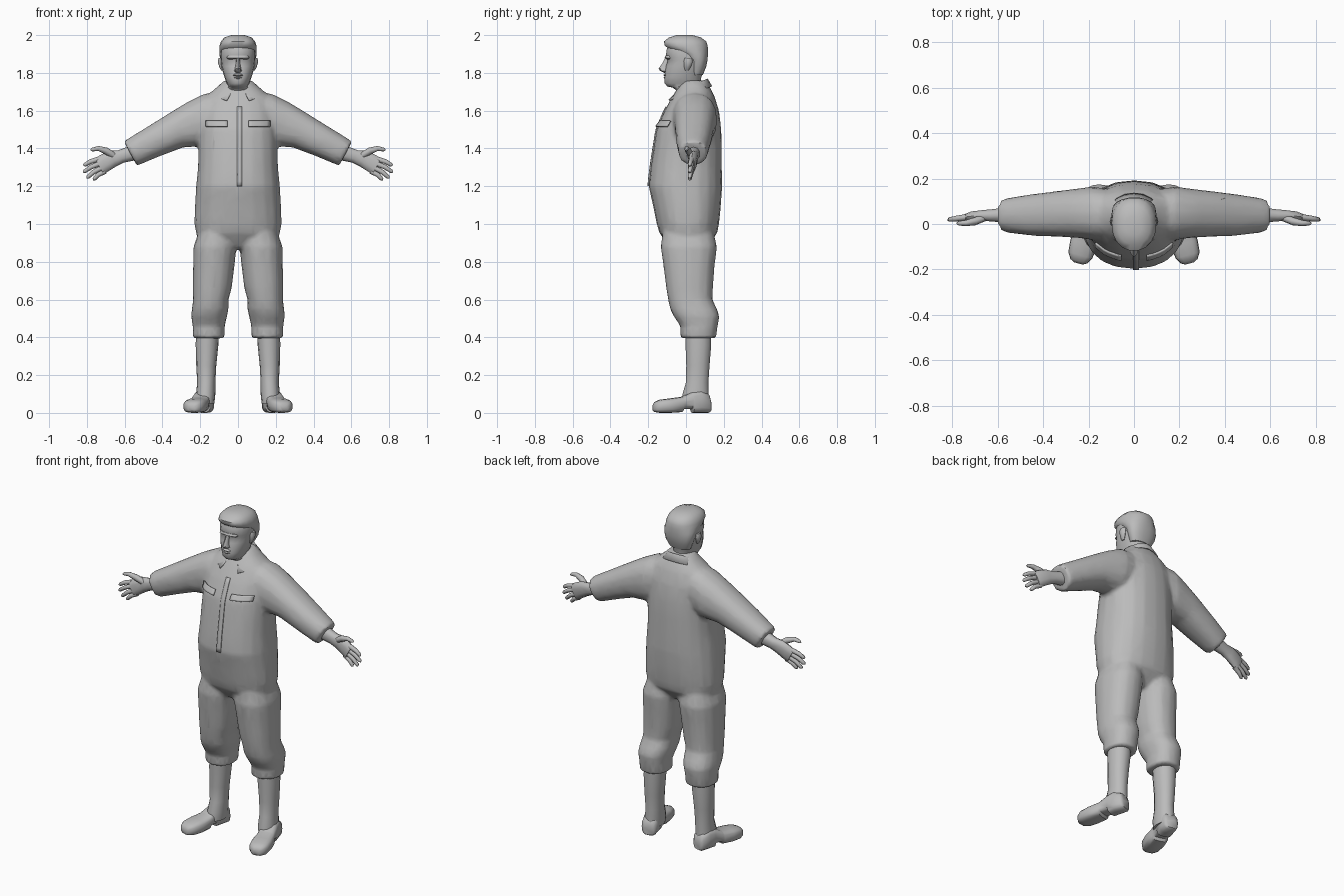
import bpy, bmesh, math
from mathutils import Vector
from mathutils.bvhtree import BVHTree

if "Cube" in bpy.data.objects:
    bpy.data.objects.remove(bpy.data.objects["Cube"])

grey = bpy.data.materials.new("plain grey")
grey.diffuse_color = (0.5, 0.5, 0.5, 1)
grey.use_nodes = True
grey.node_tree.nodes["Principled BSDF"].inputs["Base Color"].default_value = grey.diffuse_color


def finish(name, bm, angle=50):
    bmesh.ops.recalc_face_normals(bm, faces=bm.faces)
    me = bpy.data.meshes.new(name)
    bm.to_mesh(me)
    bm.free()
    me.materials.append(grey)
    ob = bpy.data.objects.new(name, me)
    bpy.context.collection.objects.link(ob)
    smooth(ob, angle)
    return ob


def smooth(ob, angle):
    bpy.ops.object.select_all(action='DESELECT')
    ob.select_set(True)
    bpy.context.view_layer.objects.active = ob
    bpy.ops.object.shade_smooth_by_angle(angle=math.radians(angle))


def slab(ax, az, bx, bz, y0, y1, s=1):
    """Cross-section spanning two points in x/z and a depth range in y."""
    return (Vector((s * (ax + bx) / 2, (y0 + y1) / 2, (az + bz) / 2)),
            Vector((s * (bx - ax) / 2, 0, (bz - az) / 2)),
            Vector((0, (y1 - y0) / 2, 0)))


def flat(x0, x1, z, y0, y1, s=1):
    return slab(x0, z, x1, z, y0, y1, s)


def loft(bm, sections, n=16, p=2.3):
    """Skin a closed tube through rounded cross-sections."""
    rings = []
    for c, u, v in sections:
        ring = []
        for i in range(n):
            t = 2 * math.pi * i / n
            a, b = math.cos(t), math.sin(t)
            a = math.copysign(abs(a) ** (2 / p), a)
            b = math.copysign(abs(b) ** (2 / p), b)
            ring.append(bm.verts.new(c + u * a + v * b))
        rings.append(ring)
    for r, q in zip(rings, rings[1:]):
        for i in range(n):
            j = (i + 1) % n
            bm.faces.new((r[i], r[j], q[j], q[i]))
    bm.faces.new(rings[0])
    bm.faces.new(rings[-1])


def tube(bm, pts, radii, s=1, n=8):
    pts = [Vector((s * x, y, z)) for x, y, z in pts]
    secs = []
    for i, c in enumerate(pts):
        d = pts[min(i + 1, len(pts) - 1)] - pts[max(i - 1, 0)]
        u = Vector((-d.z, 0, d.x)).normalized() * radii[i]
        secs.append((c, u, Vector((0, radii[i], 0))))
    loft(bm, secs, n, 2)


# coverall: torso, legs and sleeves fused into one garment
bm = bmesh.new()
torso = [(.14, .87, -.08, .10), (.222, .95, -.14, .165), (.232, 1.0, -.155, .175),
         (.228, 1.1, -.175, .185), (.222, 1.2, -.198, .192), (.212, 1.3, -.187, .19),
         (.21, 1.4, -.172, .19), (.205, 1.5, -.157, .187), (.195, 1.6, -.115, .175),
         (.165, 1.68, -.07, .15), (.10, 1.735, -.035, .12), (.075, 1.76, -.02, .10)]
loft(bm, [flat(-w, w, z, a, b) for w, z, a, b in torso], 20)
leg = [(.03, .2, .98, -.12, .14), (.008, .236, .88, -.135, .165), (.018, .238, .78, -.12, .152),
       (.033, .24, .66, -.105, .143), (.05, .238, .6, -.095, .14), (.05, .245, .55, -.085, .165),
       (.058, .248, .51, -.065, .178), (.07, .24, .46, -.03, .168), (.07, .24, .395, -.03, .16)]
sleeve = [(.06, 1.70, .08, 1.45, -.08, .15), (.18, 1.69, .19, 1.41, -.07, .165),
          (.27, 1.645, .215, 1.41, -.062, .157), (.36, 1.59, .29, 1.405, -.057, .147),
          (.48, 1.515, .41, 1.36, -.052, .132), (.605, 1.438, .535, 1.308, -.037, .112)]
for s in (-1, 1):
    loft(bm, [flat(*q, s) for q in leg])
    loft(bm, [slab(*q, s) for q in sleeve])
coverall = finish("coverall", bm)
m = coverall.modifiers.new("fuse", 'REMESH')
m.mode, m.voxel_size = 'VOXEL', 0.013
m = coverall.modifiers.new("soften", 'SMOOTH')
m.factor, m.iterations = 0.5, 4
m = coverall.modifiers.new("reduce", 'DECIMATE')
m.ratio = 0.2
dg = bpy.context.evaluated_depsgraph_get()
coverall.data = bpy.data.meshes.new_from_object(coverall.evaluated_get(dg))
coverall.modifiers.clear()
smooth(coverall, 50)
bpy.context.view_layer.update()
tree = BVHTree.FromObject(coverall, bpy.context.evaluated_depsgraph_get())


def patch(name, x0, x1, z0, z1, lift, nx=6, nz=4):
    """Cloth plate draped on the front of the coverall."""
    bm = bmesh.new()
    grid = []
    for j in range(nz + 1):
        row = []
        for i in range(nx + 1):
            x, z = x0 + (x1 - x0) * i / nx, z0 + (z1 - z0) * j / nz
            hit = tree.ray_cast(Vector((x, -1, z)), Vector((0, 1, 0)))[0]
            row.append(bm.verts.new((x, (hit.y if hit else 0) - lift * (1 - .6 * j / nz), z)))
        grid.append(row)
    for a, b in zip(grid, grid[1:]):
        for i in range(nx):
            bm.faces.new((a[i], a[i + 1], b[i + 1], b[i]))
    ob = finish(name, bm)
    m = ob.modifiers.new("cloth", 'SOLIDIFY')
    m.thickness, m.offset = 0.008, 0


# chest pocket flaps and front placket
for s, side in ((-1, "right"), (1, "left")):
    patch(side + "_pocket_flap", s * .055, s * .17, 1.515, 1.545, .014)
patch("placket", -.004, .022, 1.2, 1.62, .004, 2, 16)

# collar: band open at the front, falling to two points
bm = bmesh.new()
rows = []
for i in range(17):
    t = math.radians(-68 + 316 * i / 16)
    c, q = math.cos(t), math.sin(t)
    k = (q + 1) / 2
    tip = max(0, -q) ** 3
    rows.append([bm.verts.new(v) for v in (
        (.068 * c, .03 + .07 * q, 1.665 + .085 * k),
        (.083 * c, .03 + .085 * q, 1.70 + .07 * k),
        ((.122 + .05 * tip) * c, .03 + (.108 + .03 * tip) * q, 1.655 + .075 * k))])
for a, b in zip(rows, rows[1:]):
    for j in (0, 1):
        bm.faces.new((a[j], a[j + 1], b[j + 1], b[j]))
collar = finish("collar", bm, 40)
m = collar.modifiers.new("cloth", 'SOLIDIFY')
m.thickness = 0.008

# head and neck
bm = bmesh.new()
head = [(.07, 1.62, -.05, .085), (.062, 1.70, -.045, .08), (.06, 1.722, -.07, .08),
        (.05, 1.728, -.10, .078), (.06, 1.745, -.115, .078), (.071, 1.775, -.115, .082),
        (.079, 1.80, -.112, .09), (.087, 1.835, -.107, .10), (.091, 1.865, -.098, .105),
        (.092, 1.88, -.108, .108), (.092, 1.92, -.105, .11), (.08, 1.965, -.09, .095)]
loft(bm, [flat(-w, w, z, a, b) for w, z, a, b in head], 18, 2.2)
finish("head", bm)

# nose, brow, lips
bm = bmesh.new()
loft(bm, [flat(-w, w, z, a, -.08) for w, z, a in
          ((.012, 1.80, -.115), (.021, 1.81, -.136), (.016, 1.822, -.146),
           (.011, 1.85, -.126), (.009, 1.88, -.11))], 8, 2)
finish("nose", bm)
bm = bmesh.new()
loft(bm, [flat(-w, w, z, a, -.06) for w, z, a in
          ((.055, 1.872, -.10), (.06, 1.88, -.113), (.055, 1.892, -.108))], 12, 2.4)
finish("brow", bm)
bm = bmesh.new()
loft(bm, [flat(-w, w, z, a, -.08) for w, z, a in
          ((.02, 1.766, -.112), (.026, 1.775, -.12), (.024, 1.781, -.114),
           (.03, 1.788, -.122), (.02, 1.797, -.114))], 10, 2)
finish("mouth", bm)

# hair: cropped back, swept up at the front
bm = bmesh.new()
hair = [(.066, 1.79, .02, .09), (.085, 1.83, .02, .107), (.094, 1.87, .01, .115),
        (.099, 1.90, -.03, .117), (.099, 1.922, -.085, .118), (.098, 1.945, -.115, .116),
        (.09, 1.967, -.118, .108), (.072, 1.988, -.09, .08), (.035, 2.0, -.05, .035)]
loft(bm, [flat(-w, w, z, a, b) for w, z, a, b in hair], 18, 2.3)
finish("hair", bm)

# ears, hands and boots, mirrored
for s, side in ((-1, "right"), (1, "left")):
    bm = bmesh.new()
    loft(bm, [flat(.075, x, z, a, b, s) for x, z, a, b in
              ((.088, 1.812, -.005, .012), (.099, 1.83, -.01, .025),
               (.107, 1.86, -.012, .036), (.102, 1.88, -.008, .03))], 8, 2)
    finish(side + "_ear", bm)

    # wrist and palm, then four fingers and a thumb
    bm = bmesh.new()
    loft(bm, [slab(*q, s) for q in (
        (.54, 1.425, .505, 1.345, .0, .08), (.635, 1.39, .605, 1.325, .01, .066),
        (.68, 1.388, .645, 1.305, .013, .062), (.73, 1.365, .69, 1.277, .01, .056),
        (.755, 1.345, .712, 1.262, .01, .046))], 10, 2.3)
    for k, (tx, tz) in enumerate(((.818, 1.31), (.82, 1.275), (.802, 1.245), (.768, 1.235))):
        bx, bz = .738 - .012 * k, 1.343 - .021 * k
        tube(bm, [(bx, .03, bz), ((bx + tx) / 2 + .005, .024, (bz + tz) / 2 + .003),
                  (tx - .007, .02, tz + .003), (tx, .018, tz)], (.014, .0125, .01, .004), s)
    tube(bm, [(.655, .03, 1.36), (.70, .012, 1.388), (.74, .004, 1.40), (.77, .003, 1.394),
              (.78, .003, 1.39)], (.018, .018, .013, .01, .004), s)
    finish(side + "_hand", bm)

    # boot shaft
    bm = bmesh.new()
    loft(bm, [flat(*q, s) for q in (
        (.10, .222, .46, -.006, .135), (.104, .224, .36, -.004, .135),
        (.115, .221, .25, .0, .126), (.12, .216, .16, -.002, .12),
        (.12, .222, .10, -.02, .122), (.125, .22, .05, -.02, .12))], 14, 2.1)
    # foot turned outward, with heel block and arch
    a = math.radians(15)
    foot = [(0, .03, .008, .06), (.012, .044, 0, .10), (.06, .048, 0, .125), (.098, .049, 0, .115),
            (.104, .048, .02, .112), (.15, .051, .02, .088), (.158, .054, .004, .085),
            (.22, .06, 0, .077), (.275, .055, 0, .07), (.302, .038, .004, .058),
            (.312, .02, .012, .042)]
    loft(bm, [(Vector((s * (.165 + d * math.sin(a)), .128 - d * math.cos(a), (z0 + z1) / 2)),
               Vector((s * w * math.cos(a), w * math.sin(a), 0)),
               Vector((0, 0, (z1 - z0) / 2))) for d, w, z0, z1 in foot], 16, 3)
    finish(side + "_boot", bm)
